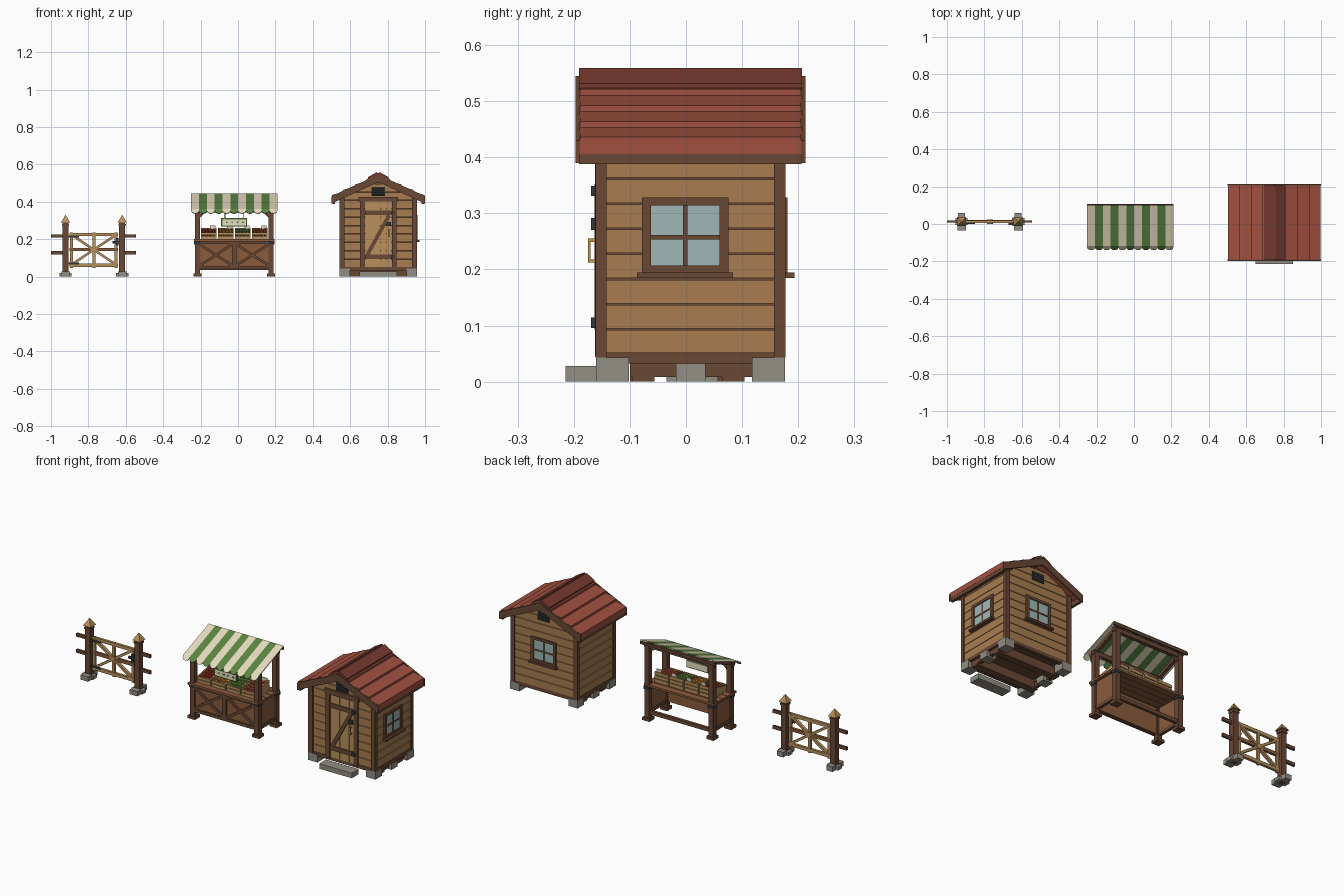
import bpy, bmesh, math, random
from mathutils import Vector, Matrix

if "Cube" in bpy.data.objects:
    bpy.data.objects.remove(bpy.data.objects["Cube"])

random.seed(4)

def mat(name, hexa):
    m = bpy.data.materials.new(name)
    c = [int(hexa[i:i + 2], 16) / 255 for i in (0, 2, 4)]
    m.diffuse_color = [((v + .055) / 1.055) ** 2.4 for v in c] + [1]
    m.use_nodes = True
    m.node_tree.nodes["Principled BSDF"].inputs["Base Color"].default_value = m.diffuse_color
    return m

DARK, WALL, TAN = mat("dark_wood", "6a4835"), mat("wall_wood", "a87d50"), mat("tan_wood", "b8905c")
MID, RED, RED2 = mat("mid_wood", "8a5c3c"), mat("roof_red", "a05040"), mat("ridge_red", "763a30")
STONE, GLASS, IRON = mat("stone", "928e84"), mat("glass", "9fb8b6"), mat("iron", "33363a")
CREAM, GREEN, GOLD = mat("cream", "e6dcc0"), mat("green", "5c8442"), mat("gold", "c0923c")
FRUIT = [mat("apple", "b0402f"), mat("orange", "d08a35"), mat("cabbage", "6f9a48"), mat("tomato", "c05038")]

def finish(name, bm, m):
    bmesh.ops.recalc_face_normals(bm, faces=bm.faces)
    me = bpy.data.meshes.new(name)
    bm.to_mesh(me)
    bm.free()
    me.materials.append(m)
    ob = bpy.data.objects.new(name, me)
    bpy.context.collection.objects.link(ob)
    return ob

def slab(name, pts, off, m):
    """Flat polygon pushed along an offset vector."""
    bm, off = bmesh.new(), Vector(off)
    a = [bm.verts.new(Vector(p)) for p in pts]
    b = [bm.verts.new(Vector(p) + off) for p in pts]
    bm.faces.new(a)
    bm.faces.new(b[::-1])
    for i in range(len(a)):
        j = (i + 1) % len(a)
        bm.faces.new((a[i], a[j], b[j], b[i]))
    return finish(name, bm, m)

def box(name, x0, x1, y0, y1, z0, z1, m):
    return slab(name, [(x0, y0, z0), (x1, y0, z0), (x1, y1, z0), (x0, y1, z0)], (0, 0, z1 - z0), m)

def bar(name, p, q, w, d, m, side=(0, 1, 0)):
    """Beam from p to q: w across, d along the side direction."""
    p, q, s = Vector(p), Vector(q), Vector(side)
    n = (q - p).cross(s).normalized() * w / 2
    o = p - s * d / 2
    e = q - p
    return slab(name, [o - n, o + n, o + e + n, o + e - n], s * d, m)

def cone(name, c, r1, r2, h, n, m, rot=Matrix()):
    bm = bmesh.new()
    bmesh.ops.create_cone(bm, cap_ends=True, segments=n, radius1=r1, radius2=r2, depth=h,
                          matrix=Matrix.Translation(c) @ rot)
    return finish(name, bm, m)

# ---------------- shed ----------------
CX = .75
under = lambda d: .52 - .46 * d
half = lambda z: min(.197, (.519 - z) / .46)

# inner core and floor
slab("shed_core", [(CX - .19, -.142, .045), (CX + .19, -.142, .045), (CX + .19, -.142, .425),
                   (CX, -.142, .512), (CX - .19, -.142, .425)], (0, .306, 0), DARK)
# wall planks on all four sides
zs = [.05 + .0448 * i for i in range(11)]
for z0, z1 in zip(zs, zs[1:]):
    z1 -= .003
    a, b = half(z0), half(z1)
    for n, y0, t in (("front", -.152, .012), ("back", .16, .012)):
        slab(n + "_plank", [(CX - a, y0, z0), (CX + a, y0, z0), (CX + b, y0, z1), (CX - b, y0, z1)], (0, t, 0), WALL)
    if z1 < .43:
        for s in (-1, 1):
            box("side_plank", CX + s * .186, CX + s * .2, -.148, .168, z0, z1, WALL)
for s in (-1, 1):
    # corner posts, sill beams and foundation stones
    for y0, y1 in ((-.161, -.142), (.157, .177)):
        box("corner_post", CX + s * .18, CX + s * .206, y0, y1, .043, .42, DARK)
    box("sill_beam", CX + s * .165, CX + s * .203, -.155, .172, .032, .052, DARK)
    box("side_skirt", CX + s * .17, CX + s * .19, -.1, .12, .008, .035, DARK)
    for y0, y1, h in ((-.16, -.102, .043), (-.018, .035, .032), (.118, .176, .043)):
        box("foundation_stone", CX + s * .15, CX + s * .207, y0, y1, 0, h, STONE)
    # roof courses, eave fascia, barge boards, ridge cap
    P = lambda d, h, y: (CX + s * d, y, under(d) + h)
    for i in range(4):
        a, b = .0625 * i, .0625 * (i + 1) - (0 if i < 3 else .002)
        slab("roof_course", [P(a, 0, -.189), P(b, 0, -.189), P(b, .03, -.189), P(a, .019, -.189)], (0, .394, 0), RED)
    box("eave_fascia", CX + s * .232, CX + s * .246, -.191, .206, .388, .42, DARK)
    for y in (-.197, .205):
        slab("barge_board", [P(0, .025, y), P(.25, .025, y), P(.25, -.015, y), P(0, -.015, y)], (0, .008, 0), DARK)
    slab("ridge_cap", [P(.006, .018, -.191), P(.055, .018, -.191), P(.055, .037, -.191), P(.006, .042, -.191)],
         (0, .398, 0), RED2)
box("ridge_roll", CX - .012, CX + .012, -.189, .205, .53, .554, RED2)
for y0 in (-.155, .152):
    box("end_sill", CX - .2, CX + .2, y0, y0 + .02, .032, .052, DARK)
for y in (-.076, .084):
    box("floor_joist", CX - .19, CX + .19, y - .02, y + .02, 0, .045, DARK)
box("door_step", CX - .1, CX + .1, -.215, -.155, 0, .028, STONE)

# gable vents with louvres
for y, s in ((-.152, -1), (.172, 1)):
    box("vent_back", CX - .036, CX + .036, y, y + s * .004, .43, .476, IRON)
    for i in range(4):
        z = .432 + i * .012
        slab("vent_louvre", [(CX - .034, y + s * .003, z + .006), (CX - .034, y + s * .01, z), (CX - .034, y + s * .01, z + .004),
                             (CX - .034, y + s * .003, z + .008)], (.068, 0, 0), IRON)

# door: frame, boards, Z brace, hinges, handle
for x0, x1 in ((.652, .677), (.823, .848)):
    box("door_jamb", x0, x1, -.162, -.15, .045, .41, DARK)
box("door_header", .645, .855, -.164, -.15, .4, .426, DARK)
for i in range(5):
    x = .678 + i * .029
    box("door_board", x, x + .027, -.157, -.148, .05, .4, TAN)
for z in (.105, .34):
    box("door_ledge", .68, .82, -.163, -.155, z - .012, z + .012, DARK)
    box("door_hinge", .815, .835, -.169, -.16, z - .009, z + .009, IRON)
bar("door_brace", (.692, -.159, .117), (.808, -.159, .328), .02, .008, DARK)
box("door_lock", .795, .818, -.169, -.155, .27, .292, IRON)
box("handle_grip", .803, .81, -.175, -.17, .212, .255, GOLD)
for z in (.212, .249):
    box("handle_mount", .803, .81, -.175, -.155, z, z + .006, GOLD)

# windows on the right and back walls
def window(put):
    def wb(n, u0, u1, d0, d1, z0, z1, m):
        c = [put(u0, d0), put(u1, d0), put(u1, d1), put(u0, d1)]
        slab(n, [(x, y, z0) for x, y in c], (0, 0, z1 - z0), m)
    wb("window_glass", -.065, .062, -.004, .003, .198, .316, GLASS)
    for u in (-.078, .06):
        wb("window_stile", u, u + .016, -.004, .009, .195, .328, DARK)
    for z in (.193, .314):
        wb("window_rail", -.078, .076, -.004, .009, z, z + .014, DARK)
    wb("window_mullion", -.005, .003, -.002, .006, .2, .32, DARK)
    wb("window_crossbar", -.065, .062, -.002, .006, .253, .261, DARK)
    wb("window_sill", -.087, .084, -.004, .021, .185, .195, DARK)
window(lambda u, d: (CX + .2 + d, u))
window(lambda u, d: (CX - u, .172 + d))

# ---------------- market stall ----------------
SX = -.02
F, B = -.078, .078
roof_z = lambda y: .355 + (y + .115) * .085 / .215
for s in (-1, 1):
    for y in (F, B):
        x = SX + s * .197
        box("stall_post", x - .014, x + .014, y - .014, y + .014, 0, roof_z(y) - .004, DARK)
        box("stall_foot", x - .022, x + .022, y - .022, y + .022, 0, .016, DARK)
        bar("post_bracket", (x, y, roof_z(y) - .06), (x - s * .045, y, roof_z(y) - .015), .012, .012, DARK)
        box("corner_plate", x - .017, x + .017, y - .017, y + .017, .172, .19, IRON)
    bar("awning_rafter", (x, -.11, roof_z(-.11) - .01), (x, .1, roof_z(.1) - .01), .016, .018, DARK, (1, 0, 0))
    box("stall_side_panel", x - .005, x + .005, F, B, .045, .185, MID)
    box("side_low_rail", x - .008, x + .008, F, B, .035, .055, DARK)
for y in (F, B):
    box("awning_beam", SX - .215, SX + .215, y - .01, y + .01, roof_z(y) - .028, roof_z(y) - .006, DARK)
box("back_low_rail", SX - .19, SX + .19, B - .008, B + .008, .035, .055, DARK)
box("awning_back_edge", SX - .23, SX + .23, .097, .106, .422, .436, DARK)

# counter: front panel with crossed braces, slatted top
box("counter_panel", SX - .19, SX + .19, -.084, -.074, .045, .19, MID)
for z0, z1 in ((.04, .056), (.175, .19)):
    box("counter_rail", SX - .19, SX + .19, -.094, -.083, z0, z1, DARK)
for x0, x1 in ((-.185, -.01), (.01, .185)):
    for a, b in ((x0, x1), (x1, x0)):
        bar("counter_cross", (SX + a, -.088, .058), (SX + b, -.088, .174), .014, .009, DARK)
box("counter_stile", SX - .012, SX + .012, -.094, -.083, .05, .18, DARK)
for i in range(5):
    y = -.106 + i * .04
    box("counter_slat", SX - .215, SX + .215, y, y + .037, .188, .2, MID)

# striped awning with scalloped valance
W = .46 / 11
for i in range(11):
    x, m = -.25 + i * W, GREEN if i % 2 else CREAM
    slab("awning_stripe", [(x, -.115, .355), (x + W, -.115, .355), (x + W, .102, .44), (x, .102, .44)], (0, -.002, .005), m)
    arc = [(0, 0)] + [(.5 - .5 * math.cos(t * math.pi / 6), .35 + .65 * math.sin(t * math.pi / 6)) for t in range(7)] + [(1, 0)]
    slab("valance_scallop", [(x + u * W, -.115 - .022 * v, .358 - .023 * v) for u, v in arc], (0, -.003, .003), m)

# produce crates with price cards
for k in range(4):
    x0 = SX - .178 + k * .091
    x1 = x0 + .083
    box("crate_base", x0, x1, -.075, .045, .2, .208, TAN)
    for z in (.204, .222):
        box("crate_front", x0, x1, -.079, -.073, z, z + .014, TAN)
    for z in (.204, .224, .244):
        box("crate_back", x0, x1, .043, .049, z, z + .016, TAN)
    for x in (x0, x1 - .006):
        slab("crate_side", [(x, -.075, .204), (x, .045, .204), (x, .045, .258), (x, -.075, .234)], (.006, 0, 0), TAN)
    box("price_card", (x0 + x1) / 2 + .008, (x0 + x1) / 2 + .036, .035, .039, .25, .274, CREAM)
    bm = bmesh.new()
    for i in range(4):
        for j in range(5):
            c = (x0 + .015 + i * .018, -.06 + j * .023, .226 + j * .005 + random.uniform(-.002, .003))
            bmesh.ops.create_icosphere(bm, subdivisions=1, radius=.012, matrix=Matrix.Translation(c))
    finish("produce", bm, FRUIT[k])

# hanging sign, plain
box("sign_frame", -.09, .048, -.08, -.073, .268, .312, GREEN)
box("sign_board", -.084, .042, -.083, -.07, .274, .306, CREAM)
for x in (-.07, .028):
    box("sign_cord", x - .002, x + .002, -.079, -.075, .31, .35, IRON)
for i in range(4):
    x = -.065 + i * .029
    box("sign_dot", x, x + .01, -.085, -.082, .286, .294, GREEN)

# ---------------- gate ----------------
GY = .013
for px, s in ((-.922, -1), (-.619, 1)):
    box("gate_post", px - .016, px + .016, GY - .016, GY + .016, 0, .29, DARK)
    box("cap_collar", px - .019, px + .019, GY - .019, GY + .019, .272, .282, DARK)
    cone("post_cap", (px, GY, .31), .034, 0, .04, 4, TAN, Matrix.Rotation(math.pi / 4, 4, 'Z'))
    # footing stones
    box("footing_stone", px - .022, px + .025, GY - .048, GY - .014, 0, .026, STONE)
    box("footing_stone", px - .02, px + .018, GY + .014, GY + .047, 0, .028, STONE)
    for t in (-1, 1):
        box("footing_side", px + t * .014, px + t * .033, GY - .018, GY + .018, 0, .02, STONE)
    # fence rail stubs
    end = -1 if s < 0 else -.545
    for z in (.128, .217):
        box("fence_rail", min(px, end), max(px, end), GY - .006, GY + .006, z - .009, z + .009, DARK)
L, R = -.9, -.642
MX = (L + R) / 2
for z in (.06, .145, .225):
    box("gate_rail", L, R, GY - .007, GY + .007, z - .009, z + .009, TAN if z != .145 else MID)
for x in (L + .009, MX, R - .009):
    box("gate_stile", x - .008, x + .008, GY - .006, GY + .006, .045, .235, TAN)
for z0, z1 in ((.065, .222), (.222, .065)):
    bar("gate_diagonal", (L + .012, GY, z0), (R - .012, GY, z1), .013, .017, TAN)
cone("gate_hub", (MX, GY, .145), .016, .016, .024, 8, TAN, Matrix.Rotation(math.pi / 2, 4, 'X'))
# hinges and latch
for z in (.07, .215):
    box("gate_hinge", -.915, -.85, GY - .012, GY - .006, z - .005, z + .005, IRON)
box("gate_latch", -.672, -.63, GY - .018, GY - .006, .178, .19, IRON)
box("latch_catch", -.652, -.64, GY - .02, GY - .006, .165, .205, IRON)
